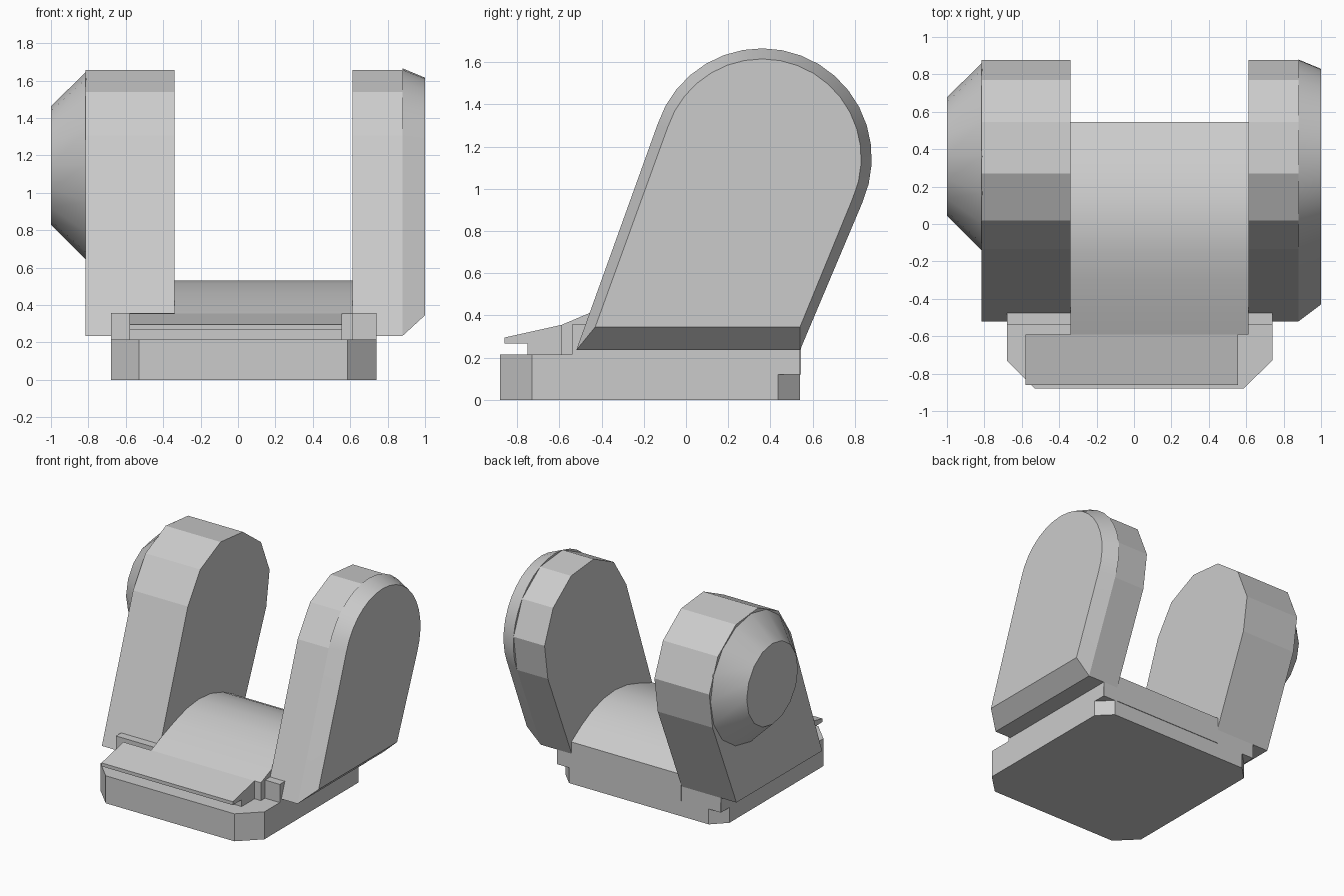
import bpy, bmesh, math

cube = bpy.data.objects.get("Cube")
if cube:
    bpy.data.objects.remove(cube, do_unlink=True)

grey = bpy.data.materials.new("plain_grey")
grey.use_nodes = True
grey.diffuse_color = (0.6, 0.6, 0.6, 1)
grey.node_tree.nodes["Principled BSDF"].inputs["Base Color"].default_value = (0.6, 0.6, 0.6, 1)


def loft(name, sections, smooth=None):
    """Join equal-length closed sections of 3D points and cap both ends."""
    bm = bmesh.new()
    rings = [[bm.verts.new(p) for p in sec] for sec in sections]
    for a, b in zip(rings, rings[1:]):
        for i in range(len(a)):
            j = (i + 1) % len(a)
            bm.faces.new((a[i], a[j], b[j], b[i]))
    bm.faces.new(rings[0])
    bm.faces.new(rings[-1])
    bmesh.ops.recalc_face_normals(bm, faces=bm.faces[:])
    mesh = bpy.data.meshes.new(name)
    bm.to_mesh(mesh)
    bm.free()
    mesh.materials.append(grey)
    obj = bpy.data.objects.new(name, mesh)
    bpy.context.collection.objects.link(obj)
    if smooth:
        bpy.ops.object.select_all(action='DESELECT')
        obj.select_set(True)
        bpy.context.view_layer.objects.active = obj
        bpy.ops.object.shade_smooth_by_angle(angle=math.radians(smooth))
    return obj


def at_x(x, outline):
    return [(x, y, z) for y, z in outline]


def at_z(z, outline):
    return [(x, y, z) for x, y in outline]


def box(name, x0, x1, y0, y1, z0, z1):
    rect = [(x0, y0), (x1, y0), (x1, y1), (x0, y1)]
    return loft(name, [at_z(z0, rect), at_z(z1, rect)])


PIVOT_Y, PIVOT_Z = 0.36, 1.145


def arm_outline(radius, steps, front, bottom):
    """Leaning arm: round head over a tapering foot."""
    pts = [(front, bottom)]
    for i in range(steps + 1):
        a = math.radians(-72 + 186 * i / steps)
        pts.append((PIVOT_Y + radius * math.sin(a), PIVOT_Z + radius * math.cos(a)))
    return pts + [(0.54, bottom)]


# Base slab: front corners cut full height, rear corners cut on the lower half
def slab(rear):
    return [(-0.53, -0.88), (0.585, -0.88), (0.74, -0.73), (0.74, 0.54 - rear),
            (0.74 - rear, 0.54), (rear - 0.68, 0.54), (-0.68, 0.54 - rear), (-0.68, -0.73)]


loft("base_lower", [at_z(0, slab(0.105)), at_z(0.12, slab(0.105))])
loft("base_upper", [at_z(0.12, slab(0.001)), at_z(0.215, slab(0.001))])
box("base_rear_step", -0.68, 0.74, -0.475, 0.54, 0.2, 0.235)
box("cross_rail", -0.68, 0.74, -0.54, -0.475, 0.2, 0.357)

# Curved saddle between the arms
saddle = [(-0.59, 0.2), (-0.59, 0.355), (-0.46, 0.41), (-0.3, 0.468), (-0.15, 0.513),
          (0, 0.53), (0.15, 0.517), (0.3, 0.47), (0.42, 0.41), (0.545, 0.33), (0.545, 0.12)]
loft("saddle", [at_x(-0.34, saddle), at_x(0.612, saddle)], smooth=30)

# Sloping front lip with an undercut
lip = [(-0.75, 0.2), (-0.75, 0.268), (-0.86, 0.268), (-0.86, 0.295), (-0.59, 0.355), (-0.59, 0.2)]
loft("front_lip", [at_x(-0.58, lip), at_x(0.557, lip)])

# Faceted arms
facets = arm_outline(0.52, 6, -0.52, 0.235)
loft("right_arm", [at_x(-0.815, facets), at_x(-0.34, facets)])
loft("left_arm", [at_x(0.612, facets), at_x(0.88, facets)])

# Rounded, bevelled plate on the outside of the left arm
loft("left_arm_plate", [at_x(0.88, arm_outline(0.52, 18, -0.52, 0.235)),
                        at_x(1.0, arm_outline(0.47, 18, -0.43, 0.345))], smooth=30)


# Tapered pivot cap on the outside of the right arm
def ring(radius, count=16):
    turn = [math.tau * i / count for i in range(count)]
    return [(PIVOT_Y + radius * math.cos(a), PIVOT_Z + radius * math.sin(a)) for a in turn]


loft("pivot_cap", [at_x(-0.81, ring(0.505)), at_x(-1.0, ring(0.317))], smooth=30)
